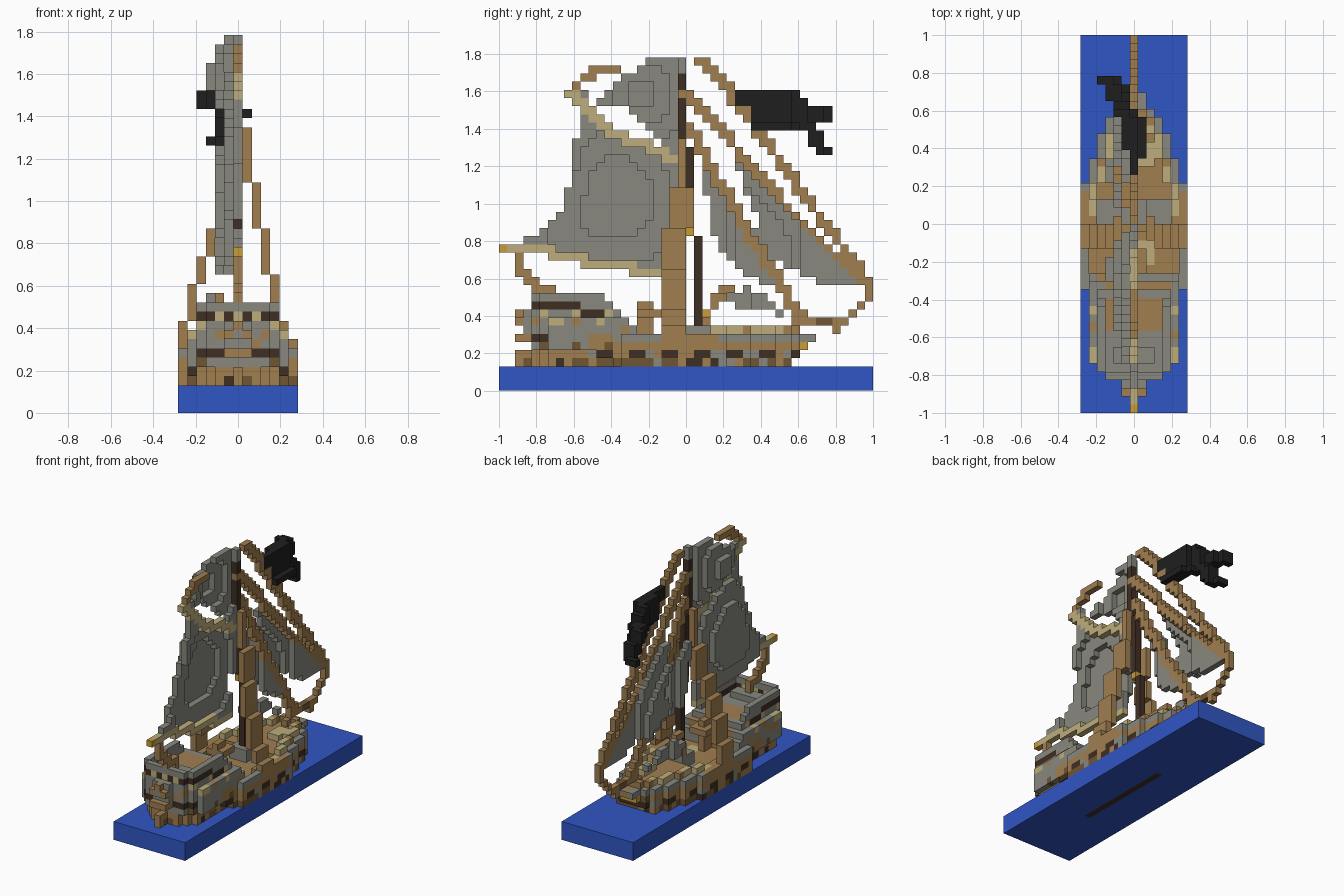
import bpy
import bmesh
import math
import random

random.seed(4)
default_cube = bpy.data.objects.get("Cube")
if default_cube:
    bpy.data.objects.remove(default_cube, do_unlink=True)

VOXEL = 2 / 46
PALETTE = {
    "sea_blue": "3056C4", "oak_brown": "A07E50", "pale_tan": "BEAE7C",
    "weathered_grey": "888880", "dark_timber": "3F2E23", "umber_brown": "705632",
    "flag_black": "1F1F1F", "brass_gold": "C89C38",
}
BLUE, BROWN, TAN, GREY, DARK, UMBER, BLACK, GOLD = PALETTE


def to_linear(code):
    channels = [int(code[i:i + 2], 16) / 255 for i in (0, 2, 4)]
    return tuple(((c + 0.055) / 1.055) ** 2.4 for c in channels) + (1.0,)


materials = {}
for name, code in PALETTE.items():
    mat = bpy.data.materials.new(name)
    mat.use_nodes = True
    mat.diffuse_color = to_linear(code)
    shader = next(n for n in mat.node_tree.nodes if n.type == "BSDF_PRINCIPLED")
    shader.inputs["Base Color"].default_value = to_linear(code)
    shader.inputs["Roughness"].default_value = 0.9
    materials[name] = mat

# Shared grid: cell -> (part, colour); x is counted from the centre line
cells = {}


def put(part, x, y, z, colour):
    cells[(x, y, z)] = (part, colour)


def box(part, xs, ys, zs, colour):
    for x in range(xs[0], xs[1] + 1):
        for y in range(ys[0], ys[1] + 1):
            for z in range(zs[0], zs[1] + 1):
                put(part, x, y, z, colour)


def spar(part, path, colour):
    """Stepped line of cells through the path points."""
    for a, b in zip(path, path[1:]):
        for i in range(151):
            t = i / 150
            put(part, *(round(p + (q - p) * t) for p, q in zip(a, b)), colour)


def inside(outline, y, z):
    hit = False
    for (ya, za), (yb, zb) in zip(outline, outline[1:] + outline[:1]):
        if (za > z) != (zb > z) and y < ya + (z - za) * (yb - ya) / (zb - za):
            hit = not hit
    return hit


def cloth(part, outline, belly, colour):
    """Fill a side profile; belly(y, z) gives its sideways offset."""
    for y in range(46):
        for z in range(42):
            if inside(outline, y + 0.5, z + 0.5):
                put(part, round(belly(y, z)), y, z, colour)


# Hull plan: (last row, half width), stern to bow
PLAN = [(1, -1), (3, 1), (4, 3), (5, 4), (14, 5), (27, 6), (30, 5),
        (33, 4), (35, 3), (36, 2), (38, 1)]


def half_width(y):
    return next((w for last, w in PLAN if y <= last), -1)


def layer(part, rows, z, colour, cap=6, inset=0, rim_only=False):
    for y in range(rows[0], rows[1] + 1):
        w = min(cap, half_width(y) - inset)
        nearby = min(half_width(y - 1), half_width(y + 1)) - inset
        for x in range(-w, w + 1):
            if rim_only and y not in rows and abs(x) < w and abs(x) <= nearby:
                continue
            put(part, x, y, z, colour(x, y) if callable(colour) else colour)


# Sea base with a dark keel strip let into its underside
box("sea_base", (-6, 6), (0, 45), (0, 2), BLUE)
box("keel_strip", (0, 0), (12, 28), (0, 0), DARK)


# Hull planking, tucked in below the stern
def lower_planks(x, y):
    return random.choice([BROWN, BROWN, UMBER, UMBER, GREY, DARK])


def gun_row(x, y):
    if y < 11:
        return BROWN
    return DARK if y % 4 in (0, 1) else random.choice([GREY, BROWN])


def deck_planks(x, y):
    return UMBER if random.random() < 0.08 else BROWN


layer("hull", (2, 13), 3, lower_planks, inset=1)
layer("hull", (14, 35), 3, lower_planks)
layer("hull", (2, 11), 4, gun_row, inset=1)
layer("hull", (12, 36), 4, gun_row)
layer("hull", (4, 37), 5, lambda x, y: GREY if y < 11 else deck_planks(x, y))
layer("main_deck", (18, 27), 5, lambda x, y: GREY if y > 22 and abs(x) < 5 else BROWN)
box("deck_planks", (1, 2), (18, 20), (5, 5), TAN)


def waist_colour(x, y):
    if y > 22:
        return BROWN
    return TAN if y in (15, 16) else GREY


def waist_inner_colour(x, y):
    return TAN if y in (24, 25) else BROWN


layer("waist_rail", (14, 26), 6, waist_colour, rim_only=True)
layer("waist_bench", (20, 26), 6, waist_inner_colour, inset=1, rim_only=True)
for y in range(19, 25):
    for x in range(-4, 5):
        cells.pop((x, y, 6), None)

# Foredeck and inset bow rail
layer("foredeck", (27, 38), 6, lambda x, y: GREY if abs(x) == half_width(y) else BROWN)
layer("bow_rail", (26, 36), 7, lambda x, y: TAN if y < 35 and y % 5 else BROWN,
      inset=1, rim_only=True)
for x in range(-4, 5):
    cells.pop((x, 26, 7), None)
box("bow_hatch", (1, 2), (30, 32), (7, 7), TAN)
box("bow_lamp", (-1, 1), (37, 37), (5, 5), GOLD)


# Stern castle: stacked tiers, windows, sunken deck and rail
def stern_band(x, y):
    if y < 7 and 1 < abs(x) < 5:
        return DARK
    return BROWN if abs(x) < 2 or 10 < y < 14 else GREY


def stern_wall(x, y):
    return random.choice([GREY, GREY, GREY, BROWN])


def stern_ledge(x, y):
    if y > 13 and abs(x) < 4:
        return BROWN
    return TAN if abs(x) == 5 and y in (6, 7, 12) else stern_wall(x, y)


def stern_planks(x, y):
    return deck_planks(x, y) if y > 9 and abs(x) < 4 else GREY


def windows(x, y):
    if y < 5:
        return DARK if x % 2 else TAN
    return DARK if y < 10 else GREY


layer("stern_castle", (2, 16), 6, stern_band)
layer("stern_castle", (3, 16), 7, stern_wall, cap=5)
layer("stern_castle", (2, 15), 8, stern_ledge, cap=5)
layer("stern_deck", (3, 14), 9, stern_planks, cap=4)
layer("stern_rail", (3, 14), 9, lambda x, y: DARK if 9 < y < 14 else GREY, cap=4, rim_only=True)
layer("stern_rail", (4, 13), 10, windows, cap=4, rim_only=True)
for x in range(-3, 4):
    cells.pop((x, 13, 10), None)
layer("stern_roof", (4, 12), 11, GREY, cap=4, rim_only=True)
for x in range(-3, 4):
    cells.pop((x, 12, 11), None)
box("stern_lockers", (-2, 2), (6, 7), (10, 10), GREY)
box("stern_gallery", (-1, 1), (3, 3), (9, 9), GREY)
box("stern_gallery", (0, 0), (2, 2), (9, 9), BROWN)
for side in (-1, 1):
    for y in (5, 9, 13):
        put("side_brackets", side * half_width(y), y, 5, UMBER)
        put("side_brackets", side * min(4, half_width(y)), y, 9, TAN)
box("helm_platform", (-1, 1), (17, 19), (9, 9), BROWN)
box("helm_platform", (0, 0), (17, 18), (6, 10), BROWN)

# Topsail, bellied to one side
cloth("topsail", [(13, 36), (15, 38), (16, 39), (19, 41), (22, 41), (22, 29), (21, 29),
                  (18, 33), (15, 35), (10, 36), (10, 37)],
      lambda y, z: -3.4 * max(0, 1 - math.hypot((y - 17) / 7, (z - 36) / 7)), GREY)


# Main sail, fullest between boom, gaff, mast and free edge
def main_belly(y, z):
    free_edge = 10 - 8 * ((36 - z) / 19) ** 2
    across = (22 - y) / (22 - free_edge)
    up = (z - 14) / (14 + (22 - y) * 0.6)
    return -2.45 * max(0, math.sin(math.pi * across) * math.sin(math.pi * up))


cloth("main_sail", [(1, 18), (5, 19), (8, 23), (9, 27), (10, 35), (14, 32), (21, 28),
                    (22, 28), (21, 14), (12, 16)], main_belly, GREY)

# Mast leaning aft, with its step, collar and lamp
box("mast_step", (-1, 1), (23, 25), (6, 7), GREY)
spar("mast", [(0, 24, 6), (0, 24, 18)], DARK)
spar("mast", [(0, 23, 19), (0, 23, 29)], DARK)
spar("mast", [(0, 22, 30), (0, 22, 38)], DARK)
box("mast_cap", (0, 0), (22, 22), (39, 40), GREY)
box("mast_collar", (0, 0), (23, 23), (19, 19), GOLD)
box("deck_lamp", (0, 0), (25, 25), (9, 9), GOLD)

# Shrouds stepping in toward the mast: (top row, sideways offset)
SHROUDS = {-1: [(9, 6), (13, 5), (16, 4), (19, 3), (24, 2), (30, 1)],
           1: [(7, 6), (9, 5), (14, 4), (19, 3), (24, 2), (30, 1)]}
for side, steps in SHROUDS.items():
    for z in range(5, 31):
        x = next(d for top, d in steps if z <= top)
        first, last = (20, 22) if z < 20 else (21, 23) if z < 25 else (22, 22)
        for y in range(first, last + 1):
            put("shrouds", side * x, y, z, BROWN)

# Spars and running ropes
spar("boom", [(0, 0, 17), (0, 4, 17), (0, 12, 15), (0, 20, 14)], TAN)
box("boom_tip", (0, 0), (0, 0), (17, 17), GOLD)
spar("gaff", [(0, 8, 36), (0, 14, 31), (0, 21, 28)], TAN)
spar("topsail_rope", [(0, 9, 37), (0, 10, 38), (0, 12, 39), (0, 14, 39)], BROWN)
spar("boom_sheet", [(0, 2, 16), (0, 3, 13), (0, 5, 12), (0, 6, 11)], BROWN)
spar("bowsprit", [(0, 35, 7), (0, 37, 8), (0, 41, 8)], BROWN)
box("bowsprit_band", (0, 0), (39, 40), (8, 8), UMBER)
spar("bow_stay", [(0, 41, 7), (0, 43, 9), (0, 45, 11), (0, 45, 12)], BROWN)


# Jibs hanging below their stays
def outer_belly(y, z):
    return -min(2, max(0, (59 - y - z) * 0.35)) * min(1, max(0, (38 - y) / 4))


cloth("outer_jib", [(29, 28), (31, 28), (44, 13), (40, 13), (30, 18), (32, 21)],
      outer_belly, GREY)
cloth("inner_jib", [(25, 28), (28, 25), (35, 12), (31, 14), (27, 18), (26, 21)],
      lambda y, z: -min(2, max(0, (30 - y) * 0.5)), GREY)
cloth("jib_foot", [(28, 12), (31, 12.6), (36, 9), (33, 10), (29, 10)],
      lambda y, z: -min(3, (36 - y) * 0.5), GREY)
spar("jib_sheet", [(-2, 28, 12), (-1, 26, 11), (-1, 25, 8)], BROWN)
spar("outer_stay", [(0, 24, 40), (0, 25, 40), (0, 28, 36), (0, 44, 14), (0, 45, 13)], BROWN)
spar("fore_stay", [(0, 22, 36), (0, 23, 36), (0, 34, 23), (0, 44, 13)], BROWN)
spar("inner_stay", [(0, 23, 32), (0, 24, 30), (0, 30, 19), (0, 37, 8)], BROWN)


# Ragged flag swaying to one side
def flag_sway(y, z):
    return min(1, max(0, 33 - z) * 0.6) - max(0, y - 35) * 0.6


for thickness in (0, 1):
    cloth("flag", [(29, 37), (37, 37), (37, 36), (38, 36), (38, 35), (41, 35), (41, 33),
                   (38, 33), (40, 32), (40, 30), (41, 30), (41, 29), (40, 29), (38, 31),
                   (38, 32), (31, 32), (31, 35), (29, 35)],
          lambda y, z: flag_sway(y, z) - thickness * (y > 31), BLACK)

# One mesh per part, keeping only the outer cell faces
AXES = [(i, s) for i in range(3) for s in (-1, 1)]
parts = {}
for cell, (part, colour) in cells.items():
    parts.setdefault(part, []).append((cell, colour))

for part, members in parts.items():
    mesh = bpy.data.meshes.new(part)
    slots = sorted({colour for _, colour in members})
    for colour in slots:
        mesh.materials.append(materials[colour])
    bm = bmesh.new()
    for cell, colour in members:
        centre = (cell[0] * VOXEL, (cell[1] + 0.5) * VOXEL - 1, (cell[2] + 0.5) * VOXEL)
        for axis, sign in AXES:
            near = list(cell)
            near[axis] += sign
            if tuple(near) in cells:
                continue
            corners = []
            for a, b in ((-1, -1), (1, -1), (1, 1), (-1, 1))[::sign]:
                p = list(centre)
                p[axis] += sign * VOXEL / 2
                p[(axis + 1) % 3] += a * VOXEL / 2
                p[(axis + 2) % 3] += b * VOXEL / 2
                corners.append(bm.verts.new(p))
            bm.faces.new(corners).material_index = slots.index(colour)
    bmesh.ops.remove_doubles(bm, verts=bm.verts[:], dist=VOXEL / 100)
    bm.to_mesh(mesh)
    bm.free()
    bpy.context.collection.objects.link(bpy.data.objects.new(part, mesh))
